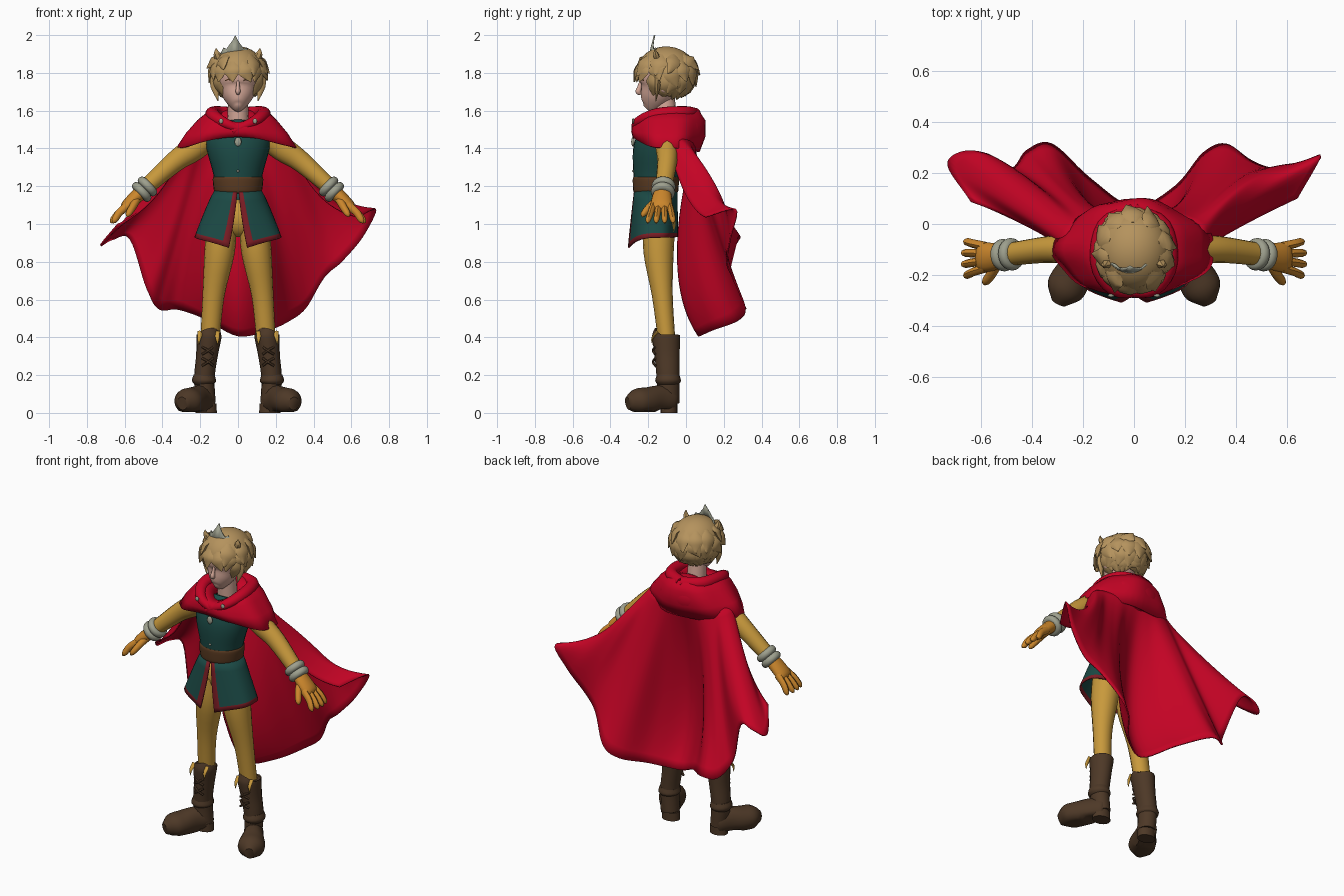
import bpy, bmesh, math, random
from mathutils import Vector

random.seed(4)
cube = bpy.data.objects.get("Cube")
if cube:
    bpy.data.objects.remove(cube)


def mat(name, *rgb):
    m = bpy.data.materials.new(name)
    m.use_nodes = True
    m.diffuse_color = (*rgb, 1)
    m.node_tree.nodes["Principled BSDF"].inputs["Base Color"].default_value = (*rgb, 1)
    return m


RED = mat("cape red", 0.55, 0.001, 0.018)
GOLD = mat("gold cloth", 0.58, 0.32, 0.045)
TEAL = mat("tunic teal", 0.011, 0.068, 0.06)
BOOT = mat("boot brown", 0.075, 0.04, 0.02)
BELT = mat("belt brown", 0.1, 0.042, 0.015)
HAIR = mat("hair blond", 0.46, 0.29, 0.11)
SKIN = mat("skin", 0.68, 0.4, 0.32)
GLOVE = mat("glove orange", 0.6, 0.24, 0.025)
SILVER = mat("silver", 0.34, 0.35, 0.27)
TRIM = mat("trim dark red", 0.2, 0.012, 0.018)


def spline(points, steps):
    """Catmull-Rom samples through points of any dimension."""
    p = [Vector(q) for q in points]
    p = [p[0] * 2 - p[1]] + p + [p[-1] * 2 - p[-2]]
    out = []
    for k in range(1, len(p) - 2):
        a, b, c, d = p[k - 1:k + 3]
        for s in range(steps):
            t = s / steps
            out.append((b * 2 + (c - a) * t + (a * 2 - b * 5 + c * 4 - d) * t * t
                        + (b * 3 - a - c * 3 + d) * t ** 3) * 0.5)
    return out + [p[-2]]


def tube(stations, n=16, steps=4, ref=(0, 1, 0)):
    """Rings along a path; each station is x, y, z, side radius, ref radius."""
    s = spline(stations, steps)
    rings = []
    for i, v in enumerate(s):
        t = (s[min(i + 1, len(s) - 1)] - s[max(i - 1, 0)])
        t = Vector(t[:3]).normalized()
        side = t.cross(Vector(ref)).normalized()
        up = side.cross(t)
        rings.append([Vector(v[:3]) + side * max(v[3], .001) * math.cos(k * math.tau / n)
                      + up * max(v[4], .001) * math.sin(k * math.tau / n) for k in range(n)])
    return rings


def build(name, shells, mats, mirror=False, closed=True, caps=True, thick=0, rule=None, angle=50):
    bm = bmesh.new()
    for rings in shells:
        vs = [[bm.verts.new(p) for p in r] for r in rings]
        n = len(vs[0])
        for i in range(len(vs) - 1):
            for j in range(n if closed else n - 1):
                k = (j + 1) % n
                f = bm.faces.new((vs[i][j], vs[i][k], vs[i + 1][k], vs[i + 1][j]))
                f.material_index = rule(i, j) if rule else 0
        if closed and caps:
            bm.faces.new(vs[0])
            bm.faces.new(vs[-1])
    bmesh.ops.recalc_face_normals(bm, faces=bm.faces)
    return finish(name, bm, mats, mirror, thick, angle)


def finish(name, bm, mats, mirror=False, thick=0, angle=50):
    me = bpy.data.meshes.new(name)
    bm.to_mesh(me)
    bm.free()
    for m in mats if isinstance(mats, list) else [mats]:
        me.materials.append(m)
    me.shade_smooth()
    me.set_sharp_from_angle(angle=math.radians(angle))
    ob = bpy.data.objects.new(name, me)
    bpy.context.collection.objects.link(ob)
    if thick:
        ob.modifiers.new("thickness", "SOLIDIFY").thickness = thick
    if mirror:
        ob.modifiers.new("mirror", "MIRROR")
    return ob


def ball(name, c, r, m, mirror=False, keep=None):
    bm = bmesh.new()
    bmesh.ops.create_uvsphere(bm, u_segments=28, v_segments=18, radius=1)
    for v in bm.verts:
        v.co = Vector([c[i] + r[i] * v.co[i] for i in range(3)])
    if keep:
        bad = [f for f in bm.faces if not keep(f.calc_center_median())]
        bmesh.ops.delete(bm, geom=bad, context="FACES")
    return finish(name, bm, m, mirror)


# Legs, pelvis and boots
build("legs", [tube([(.085, -.14, 1.02, .08, .085), (.098, -.145, .85, .08, .08),
                     (.13, -.125, .62, .058, .055), (.15, -.1, .36, .05, .045)])], GOLD, True)
ball("pelvis", (0, -.14, 1.03), (.14, .08, .1), GOLD)
build("boot_shafts", [tube([(.168, -.09, .05, .05, .055), (.178, -.095, .18, .054, .06),
                            (.165, -.1, .3, .057, .066), (.154, -.105, .4, .066, .074),
                            (.153, -.105, .412, .062, .07)])], BOOT, True)
build("boot_folds", [tube([(.18, -.095, .15, .05, .055), (.18, -.095, .17, .064, .068),
                           (.178, -.095, .2, .056, .06)])], BOOT, True)
foot = tube([(.152, -.05, .06, .02, .03), (.165, -.075, .065, .052, .07), (.205, -.14, .065, .06, .08),
             (.245, -.21, .062, .076, .073), (.272, -.262, .06, .073, .067),
             (.295, -.308, .05, .03, .035)], ref=(0, 0, 1))
for ring in foot:
    for p in ring:
        p.z = max(p.z, .006 if p.y < -.16 else .02)
build("boot_feet", [foot], BOOT, True)
build("boot_heels", [tube([(.168, -.09, 0, .056, .045), (.168, -.09, .05, .054, .045)], steps=1)], BOOT, True)
build("boot_laces", [tube([(.13 + s * .06, -.162, z, .007, .007), (.157, -.174, z + .02, .007, .007),
                           (.19 - s * .06, -.162, z + .04, .007, .007)], 6)
                     for z in (.25, .31) for s in (0, 1)], BOOT, True)
# Cloth points over the boot tops
build("legging_points", [tube([(.155 + s * .045, -.15, .43, .014, .008), (.157 + s * .048, -.178, .395, .01, .006),
                               (.158 + s * .05, -.178, .36, .001, .001)], 6) for s in (-1, 1)], GOLD, True)

# Tunic body and belt
build("tunic", [tube([(0, -.16, 1.16, .12, .108), (0, -.16, 1.26, .13, .118), (0, -.155, 1.38, .162, .126),
                      (0, -.14, 1.45, .165, .115), (0, -.11, 1.52, .09, .08)], 28)], TEAL)
build("belt", [tube([(0, -.16, 1.165, .122, .114), (0, -.16, 1.18, .128, .12),
                     (0, -.16, 1.235, .134, .122), (0, -.16, 1.25, .128, .118)], 28)], BELT)

# Split skirt with trimmed edges
cols = [0, .028] + [.028 + .944 * k / 36 for k in range(1, 36)] + [.972, 1]
skirt = []
for t in (0, .2, .4, .6, .8, .91, 1):
    slit = .025 + .185 * t
    row = []
    for c in cols:
        a = slit + c * (math.tau - 2 * slit)
        cosine = math.cos(a)
        ripple = 1 + .025 * t * math.cos(6 * a)
        depth = .115 + (.035 if cosine > 0 else 0) * t
        dip = .07 * (1 - abs(math.sin(a))) if cosine > 0 else 0
        row.append(Vector(((.125 + .112 * t ** .9) * ripple * math.sin(a),
                           -.16 - depth * ripple * cosine, 1.18 - t * (.25 + dip))))
    skirt.append(row)
build("skirt", [skirt], [TEAL, TRIM], closed=False, thick=.008,
      rule=lambda i, j: int(i == len(skirt) - 2 or j in (0, len(cols) - 2)))

# Chest clasp and button
ball("chest_clasp", (0, -.281, 1.435), (.018, .009, .024), SILVER)
ball("tunic_button", (0, -.278, 1.28), (.007, .007, .007), SILVER)

# Arms, bracelets and gloves
build("arms", [tube([(.15, -.1, 1.465, .07, .07), (.24, -.1, 1.395, .066, .06), (.34, -.1, 1.325, .055, .052),
                     (.5, -.12, 1.183, .042, .044)])], GOLD, True)
along = Vector((.72, -.08, -.69)).normalized()
cuffs = []
for d in (-.02, .022):
    c = Vector((.494, -.12, 1.185)) + along * d
    cuffs.append(tube([(*(c + along * o), r, r) for o, r in
                       ((-.022, .045), (-.016, .058), (0, .064), (.016, .058), (.022, .045))], 20, 2))
build("bracelets", cuffs, SILVER, True)
fingers = [tube([(.58, -.13 + y, 1.1, .023, .018), (.627, -.132 + y * 1.3, 1.062, .02, .017),
                 (.665 - abs(y) * .3, -.135 + y * 1.55, 1.022, .017, .015),
                 (.677 - abs(y) * .3, -.135 + y * 1.6, 1.006, .005, .005)], 8, 3)
           for y in (-.042, -.014, .014, .042)]
thumb = tube([(.533, -.145, 1.135, .023, .023), (.558, -.195, 1.09, .02, .02),
              (.58, -.225, 1.053, .016, .016), (.588, -.23, 1.037, .003, .003)], 8, 3, (0, 0, 1))
palm = tube([(.49, -.12, 1.19, .038, .04), (.55, -.128, 1.133, .036, .054),
             (.592, -.13, 1.092, .031, .057), (.612, -.13, 1.073, .014, .045)])
build("gloves", fingers + [thumb, palm], GLOVE, True)

# Flowing cape: each key is a middle point and a hem point, right edge to left edge
keys = [(-.42, -.01, 1.17, -.64, .09, 1.0), (-.47, .06, 1.18, -.73, .23, .89),
        (-.45, .13, 1.17, -.67, .285, .92), (-.4, .16, 1.12, -.57, .275, .92),
        (-.34, .13, 1.04, -.48, .22, .65), (-.29, .15, 1.0, -.42, .29, .55),
        (-.22, .13, .97, -.32, .315, .55), (-.13, .03, .88, -.17, .18, .5),
        (0, -.04, .83, 0, .07, .41), (.13, .03, .88, .16, .15, .44),
        (.21, .12, .96, .27, .28, .49), (.29, .15, 1.0, .36, .315, .56),
        (.36, .15, 1.07, .46, .25, .72), (.41, .17, 1.13, .55, .22, .8),
        (.46, .17, 1.18, .66, .24, .93), (.47, .1, 1.19, .73, .265, 1.08), (.42, -.01, 1.17, .64, .1, 1.04)]
columns = spline(keys, 6)
cape = []
for i, v in enumerate(columns):
    th = 1.75 * (2 * i / (len(columns) - 1) - 1)
    top = Vector((.265 * math.sin(th), -.08 + .14 * math.cos(th), 1.47))
    mid, h = Vector(v[:3]), Vector(v[3:])
    ctrl = mid * 2 - (top + h) / 2
    cape.append([top * (1 - t) ** 2 + ctrl * 2 * t * (1 - t) + h * t * t for t in [k / 16 for k in range(17)]])
build("cape", [cape], RED, closed=False, thick=.008, angle=80)

# Cowl over the shoulders: radius x, front, back, height side, front, back
cowl = []
for rx, rf, rb, zs, zf, zb in ((.06, .08, .05, 1.55, 1.53, 1.55), (.12, .14, .12, 1.595, 1.54, 1.6),
                               (.16, .175, .17, 1.595, 1.54, 1.6), (.21, .186, .2, 1.55, 1.52, 1.55),
                               (.27, .188, .2, 1.48, 1.49, 1.46), (.318, .18, .17, 1.405, 1.46, 1.38)):
    row = []
    for k in range(48):
        a = k * math.tau / 48
        c = math.cos(a)
        f, b = max(0, c) ** 3, max(0, -c) ** 2
        w = 1 + .025 * math.sin(7 * a) * (rx > .2)
        row.append(Vector((rx * w * math.sin(a), -.1 - (rf if c > 0 else rb) * w * c,
                           zs + (zf - zs) * f + (zb - zs) * b)))
    cowl.append(row)
build("cowl", [cowl], RED, caps=False, thick=.008, angle=80)
build("cowl_roll", [tube([(-.03, -.268, 1.49, .02, .02), (.08, -.25, 1.54, .03, .028),
                          (.135, -.15, 1.58, .036, .034), (.11, -.01, 1.588, .036, .036),
                          (0, .045, 1.58, .036, .036)], ref=(0, 0, 1))], RED, True)
ball("hood_pouch", (0, -.005, 1.495), (.175, .105, .115), RED)
ball("cowl_pins", (.09, -.28, 1.545), (.012, .007, .014), SILVER, True)

# Head, nose, ears and lash lines
build("neck", [tube([(0, -.1, 1.48, .06, .06), (0, -.12, 1.72, .05, .055)])], SKIN)
build("head", [tube([(0, -.21, 1.612, .014, .02), (0, -.195, 1.628, .04, .05), (0, -.172, 1.665, .074, .076),
                     (0, -.145, 1.72, .1, .1), (0, -.135, 1.79, .112, .115),
                     (0, -.12, 1.86, .09, .11), (0, -.11, 1.9, .03, .04)], 24)], SKIN, angle=80)
build("nose", [tube([(0, -.238, 1.76, .007, .008), (0, -.246, 1.725, .01, .012),
                     (0, -.252, 1.7, .013, .016), (0, -.238, 1.688, .006, .006)], 10)], SKIN)
ball("ears", (.108, -.115, 1.73), (.016, .025, .035), SKIN, True)
build("lash_lines", [tube([(.03, -.243, 1.76, .003, .002), (.048, -.235, 1.766, .005, .003),
                           (.068, -.222, 1.758, .003, .002)], 6)], BELT, True)

# Hair: a smooth cap with rows of pointed locks
C, R = (0, -.105, 1.805), (.143, .157, .135)
ball("hair_cap", C, R, HAIR, keep=lambda p: p.z > (1.82 if p.y < -.16 else 1.75 if p.y < -.1 else 1.69))


def on_cap(a, e, g=1.0):
    e = math.radians(e)
    return (C[0] + R[0] * g * math.sin(a) * math.cos(e), C[1] - R[1] * g * math.cos(a) * math.cos(e),
            C[2] + R[2] * g * math.sin(e))


locks = []
for count, e0, e1, gap in ((9, 44, 6, .4), (13, 24, -16, 0), (11, -2, -42, .95), (10, -22, -58, 1.3)):
    for k in range(count):
        a = gap + (k + .5) * (math.tau - 2 * gap) / count
        sway = random.uniform(-.35, .35)
        drop = e1 + random.uniform(-10, 8)
        if math.cos(a) > .7:
            drop = max(drop, -14)
        locks.append(tube([(*on_cap(a, e0, .95), .02, .008), (*on_cap(a + sway * .2, (e0 + drop) / 2, 1.0), .046, .014),
                           (*on_cap(a + sway * .6, drop + 6, 1.04), .03, .013),
                           (*on_cap(a + sway, drop - 6, 1.17), .002, .002)],
                          6, 3, (math.sin(a), -math.cos(a), .1)))
for s in (-1, 1):
    locks.append(tube([(s * .095, -.15, 1.87, .025, .02), (s * .112, -.16, 1.9, .018, .014),
                       (s * .115, -.165, 1.93, .002, .002)], 6, 3))
    locks.append(tube([(s * .115, -.15, 1.79, .03, .018), (s * .122, -.15, 1.73, .024, .016),
                       (s * .105, -.16, 1.65, .002, .002)], 6, 3))
build("hair_locks", locks, HAIR, angle=50)

# Pointed tiara
peaks = [.012, .04, .03, .05, .07, .1, .07, .05, .03, .04, .012]
tiara = [[], []]
for k, h in enumerate(peaks):
    u = k / 5 - 1
    y = -.2 + .04 * u * u
    tiara[0].append(Vector((-.015 + .078 * u, y, 1.885 - .01 * u * u)))
    tiara[1].append(Vector((-.015 + .078 * u, y + h * .3, 1.9 - .01 * u * u + h)))
build("tiara", [tiara], SILVER, closed=False, thick=.008, angle=30)
